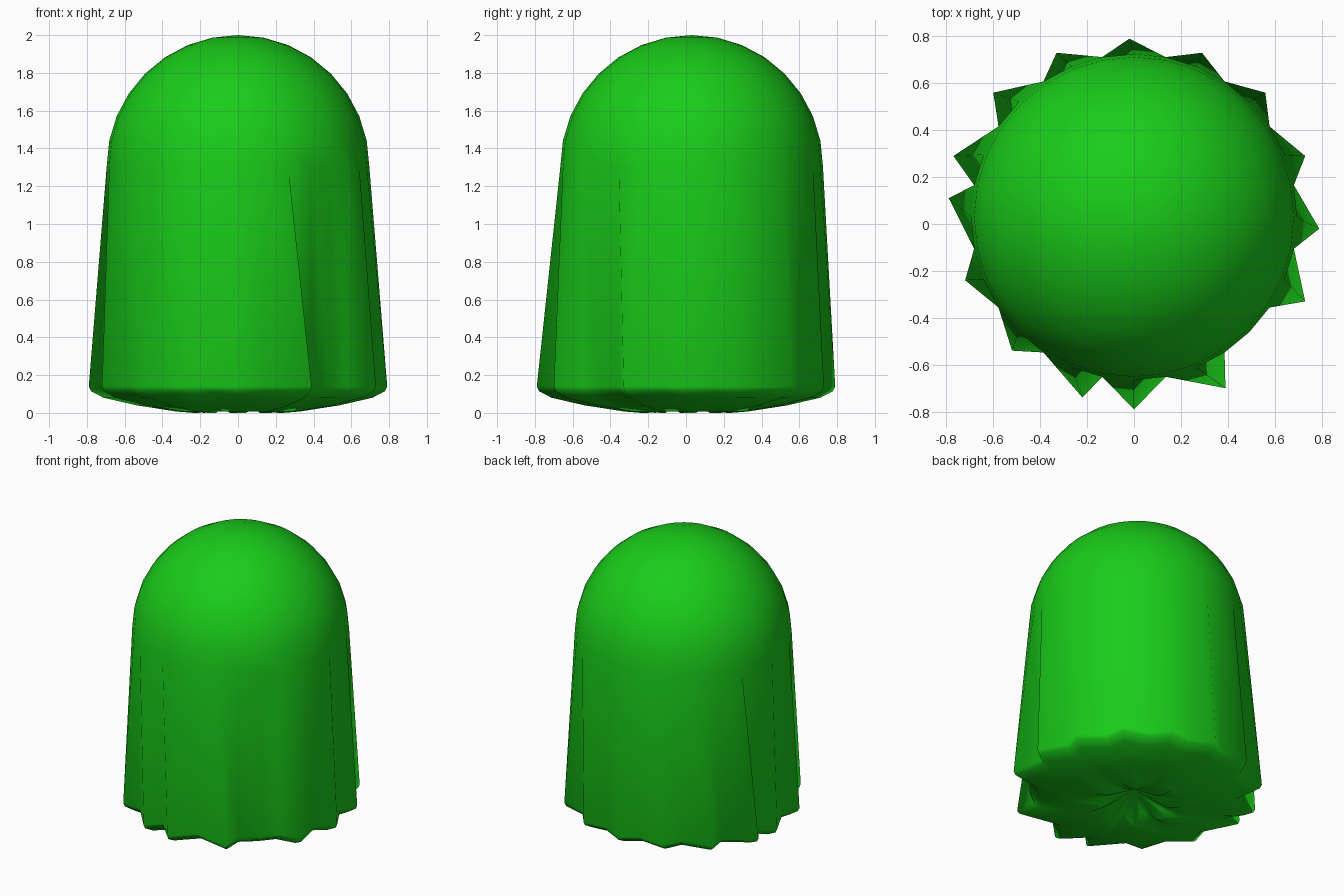
import bpy, bmesh
from math import sin, cos, pi

if "Cube" in bpy.data.objects:
    bpy.data.objects.remove(bpy.data.objects["Cube"])

SEG, CY, R, EQ = 32, 0.03, 0.695, 1.305

# Hem points of the sixteen pleats, counter-clockwise from +x
pleats = [(.79, -.02), (.73, .29), (.56, .56), (.29, .73), (-.02, .79), (-.33, .73),
          (-.60, .56), (-.77, .29), (-.79, .11), (-.72, -.24), (-.52, -.54), (-.22, -.74),
          (0, -.79), (.39, -.70), (.49, -.46), (.73, -.33)]

# Hem outline: pleat tips alternate with points on the body circle
hem = []
for i in range(SEG):
    a = 2 * pi * i / SEG
    hem.append(pleats[i // 2] if i % 2 == 0 else (R * cos(a), CY + R * sin(a)))

bm = bmesh.new()


def ring(points):
    return [bm.verts.new(p) for p in points]


def circle(r, z):
    return ring([(r * cos(2 * pi * i / SEG), CY + r * sin(2 * pi * i / SEG), z) for i in range(SEG)])


def scaled_hem(s, z):
    return ring([(x * s, y * s, z) for x, y in hem])


# Dome rings from the top down to the equator
rings = []
for k in range(7, -1, -1):
    t = k * pi / 16
    rings.append(circle(R * cos(t), EQ + R * sin(t)))

# Pleated skirt, rounded hem and shallow underside
for s, z in [(1, .14), (.985, .115), (.90, .08), (.68, .04), (.42, .008)]:
    rings.append(scaled_hem(s, z))

# Creased hollow in the middle of the underside
rings.append(ring([(x * f, y * f, z) for i, (x, y) in enumerate(hem)
                   for f, z in [((.30, 0) if i % 4 < 2 else (.22, .05))]]))

for a, b in zip(rings, rings[1:]):
    for i in range(SEG):
        j = (i + 1) % SEG
        bm.faces.new((a[i], b[i], b[j], a[j]))

# Poles
top = bm.verts.new((0, CY, 2))
pit = bm.verts.new((0, 0, .13))
for i in range(SEG):
    j = (i + 1) % SEG
    bm.faces.new((top, rings[0][i], rings[0][j]))
    bm.faces.new((pit, rings[-1][j], rings[-1][i]))

bmesh.ops.recalc_face_normals(bm, faces=bm.faces)
for f in bm.faces:
    f.smooth = True
mesh = bpy.data.meshes.new("pleated_dome_body")
bm.to_mesh(mesh)
bm.free()
body = bpy.data.objects.new("pleated_dome_body", mesh)
bpy.context.collection.objects.link(body)

# Green finish
mat = bpy.data.materials.new("green")
mat.diffuse_color = (0.01, 0.6, 0.01, 1)
mat.use_nodes = True
mat.node_tree.nodes["Principled BSDF"].inputs["Base Color"].default_value = mat.diffuse_color
mesh.materials.append(mat)
